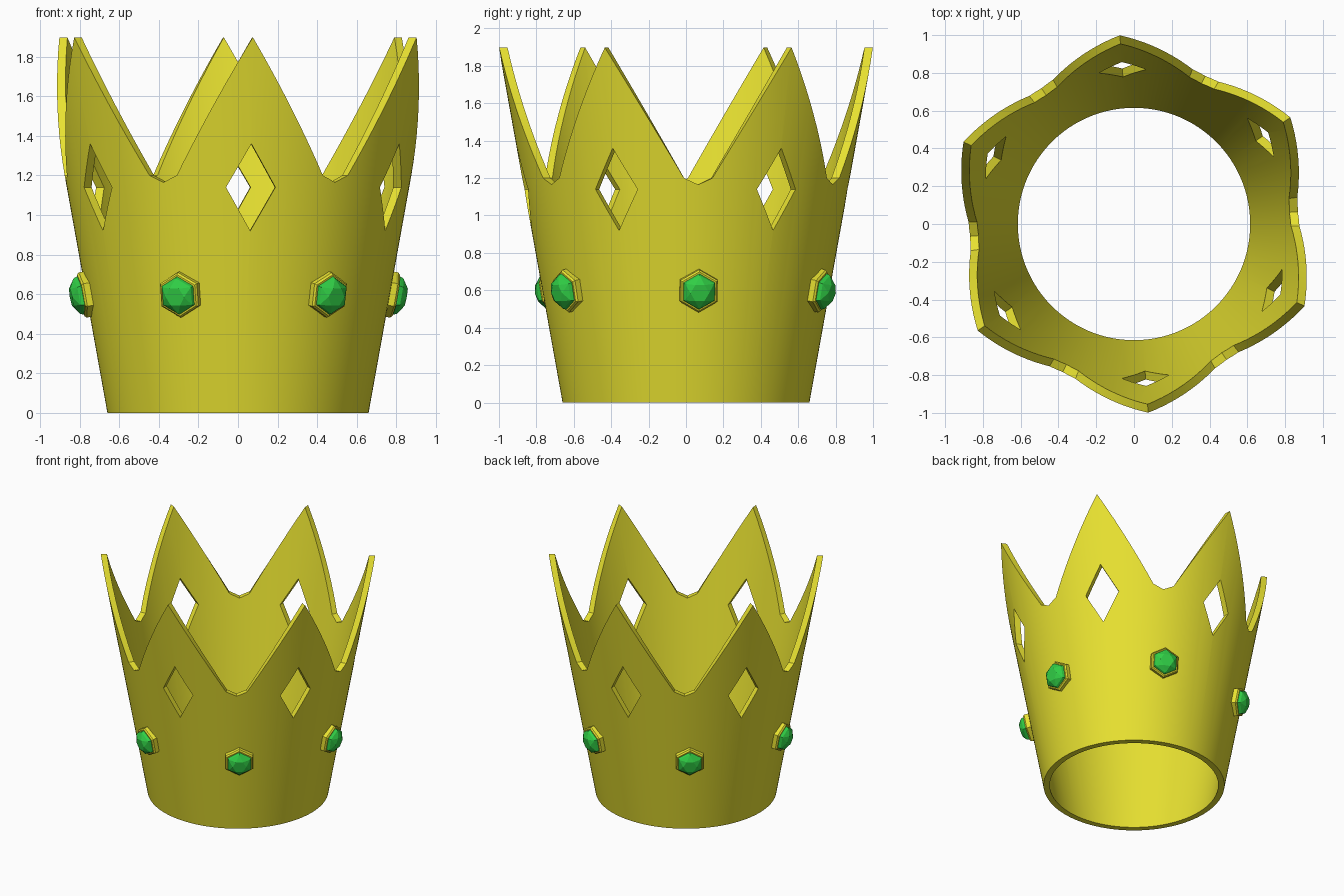
import bpy, bmesh
from math import sin, cos, radians, atan
from mathutils import Matrix, Vector

if "Cube" in bpy.data.objects:
    bpy.data.objects.remove(bpy.data.objects["Cube"])

VALLEY = 4.3            # angle of the first valley; valleys repeat every 60 degrees
SLOPE = 0.18            # outward flare of the wall
THICK = 0.045


def material(name, color):
    m = bpy.data.materials.new(name)
    m.diffuse_color = color
    m.use_nodes = True
    m.node_tree.nodes["Principled BSDF"].inputs["Base Color"].default_value = m.diffuse_color
    return m


gold = material("gold", (0.8, 0.75, 0.03, 1))
green = material("green", (0.03, 0.62, 0.06, 1))


def finish(bm, name, mat):
    bmesh.ops.recalc_face_normals(bm, faces=bm.faces)
    me = bpy.data.meshes.new(name)
    bm.to_mesh(me)
    bm.free()
    ob = bpy.data.objects.new(name, me)
    bpy.context.collection.objects.link(ob)
    me.materials.append(mat)
    return ob


def radius(z):
    return 0.66 + SLOPE * z


def top_height(off):
    """Rim height at an angular offset (0..30 degrees) from a valley."""
    if off <= 5:
        return 1.165 + 0.035 * off / 5
    z = 1.5
    for _ in range(12):
        z = 1.2 + 0.7 * (radius(z) * sin(radians(off)) - 0.076) / 0.426
    return z


def bridge(bm, rings):
    for a, b in zip(rings, rings[1:]):
        n = len(a)
        for i in range(n):
            j = (i + 1) % n
            bm.faces.new((a[i], a[j], b[j], b[i]))


# Flared wall with six points
bm = bmesh.new()
rings = [[], [], [], []]
for i in range(144):
    off = (i * 2.5) % 60
    zt = top_height(min(off, 60 - off))
    a = radians(VALLEY + i * 2.5)
    for ring, r, z in zip(rings, (radius(0), radius(zt), radius(zt) - THICK, radius(0) - THICK),
                          (0, zt, zt, 0)):
        ring.append(bm.verts.new((r * cos(a), r * sin(a), z)))
bridge(bm, rings + [rings[0]])
crown = finish(bm, "crown_band", gold)

# Diamond windows below the points
bm = bmesh.new()
for k in range(6):
    rot = Matrix.Rotation(radians(VALLEY + 30 + 60 * k), 4, 'Z')
    ends = [[bm.verts.new(rot @ Vector((x, y, 1.14 + z)))
             for y, z in ((0.125, 0), (0, 0.22), (-0.125, 0), (0, -0.22))] for x in (0.6, 1.1)]
    bridge(bm, ends)
    for e in ends:
        bm.faces.new(e)
cutter = finish(bm, "window_cutter", gold)
cutter.hide_render = True
mod = crown.modifiers.new("windows", 'BOOLEAN')
mod.operation = 'DIFFERENCE'
mod.solver = 'EXACT'
mod.object = cutter
bpy.context.view_layer.objects.active = crown
crown.select_set(True)
bpy.ops.object.modifier_apply(modifier=mod.name)
bpy.data.objects.remove(cutter)
bpy.ops.object.shade_smooth_by_angle(angle=radians(30))


def hex_ring(bm, r, x, turn=0):
    """Hexagon facing +x, corner up."""
    return [bm.verts.new((x, r * sin(radians(60 * i + turn)), r * cos(radians(60 * i + turn))))
            for i in range(6)]


def setting(bm):
    rings = [hex_ring(bm, r, x) for r, x in
             ((0.116, -0.02), (0.116, 0.025), (0.106, 0.035), (0.09, 0.035), (0.09, -0.02))]
    bridge(bm, rings + [rings[0]])


def gem(bm):
    back, girdle, crown_edge = [hex_ring(bm, r, x) for r, x in
                                ((0.088, -0.01), (0.097, 0.04), (0.091, 0.056))]
    table = hex_ring(bm, 0.05, 0.085, 30)
    bridge(bm, [back, girdle, crown_edge])
    for i in range(6):
        j = (i + 1) % 6
        bm.faces.new((crown_edge[i], crown_edge[j], table[i]))
        bm.faces.new((crown_edge[j], table[j], table[i]))
    bm.faces.new(table)
    bm.faces.new(back)


# Six gems in hexagonal settings around the band
for k, ang in enumerate((-112, -54.3, 5, 66.5, 127, 188)):
    place = (Matrix.Rotation(radians(ang), 4, 'Z')
             @ Matrix.Translation((radius(0.6), 0, 0.6))
             @ Matrix.Rotation(atan(SLOPE), 4, 'Y'))
    for name, build, mat in (("gem_setting", setting, gold), ("gem", gem, green)):
        bm = bmesh.new()
        build(bm)
        finish(bm, f"{name}_{k + 1}", mat).matrix_world = place
